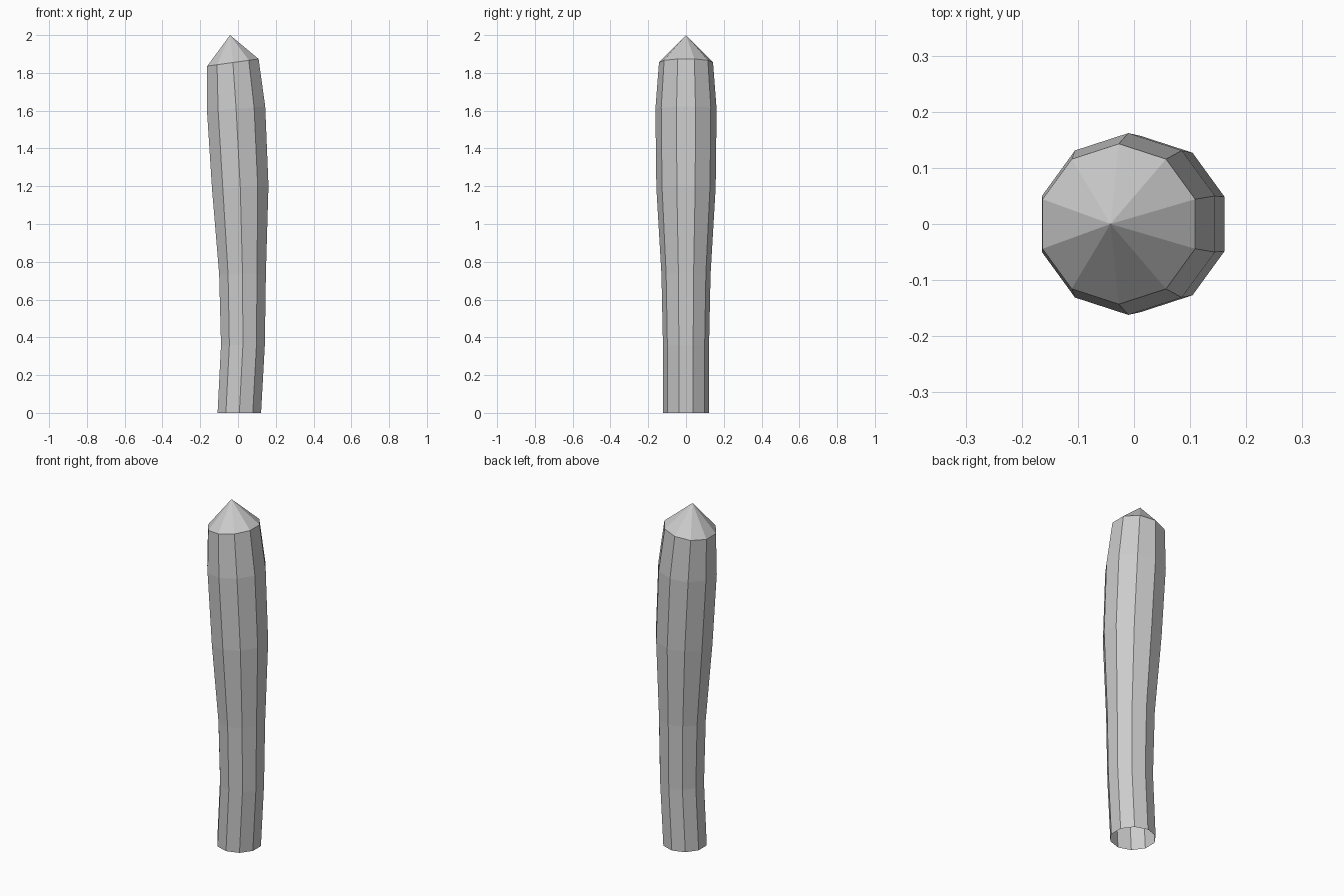
import bpy, bmesh, math

if "Cube" in bpy.data.objects:
    bpy.data.objects.remove(bpy.data.objects["Cube"])

SIDES = 10
# Ring profile: centre x, centre z, radius, tilt slope (dz/dx)
RINGS = [
    (0.007, 0.00, 0.121, 0.0),
    (0.026, 0.36, 0.122, 0.0),
    (0.024, 0.735, 0.130, 0.03),
    (0.012, 1.193, 0.157, 0.07),
    (-0.010, 1.61, 0.162, 0.08),
    (-0.027, 1.855, 0.143, 0.139),
]
TIP = (-0.042, 0.0, 2.0)

bm = bmesh.new()


def make_ring(cx, cz, r, slope):
    ring = []
    for i in range(SIDES):
        a = math.radians(18) + 2 * math.pi * i / SIDES
        dx = r * math.cos(a)
        ring.append(bm.verts.new((cx + dx, r * math.sin(a), cz + slope * dx)))
    return ring


# Bent shaft, open at the bottom
rings = [make_ring(*r) for r in RINGS]
for low, high in zip(rings, rings[1:]):
    for i in range(SIDES):
        j = (i + 1) % SIDES
        bm.faces.new((low[i], low[j], high[j], high[i]))

# Pointed top
tip = bm.verts.new(TIP)
for i in range(SIDES):
    bm.faces.new((rings[-1][i], rings[-1][(i + 1) % SIDES], tip))

mesh = bpy.data.meshes.new("wooden_stake")
bm.to_mesh(mesh)
bm.free()
stake = bpy.data.objects.new("wooden_stake", mesh)
bpy.context.collection.objects.link(stake)
